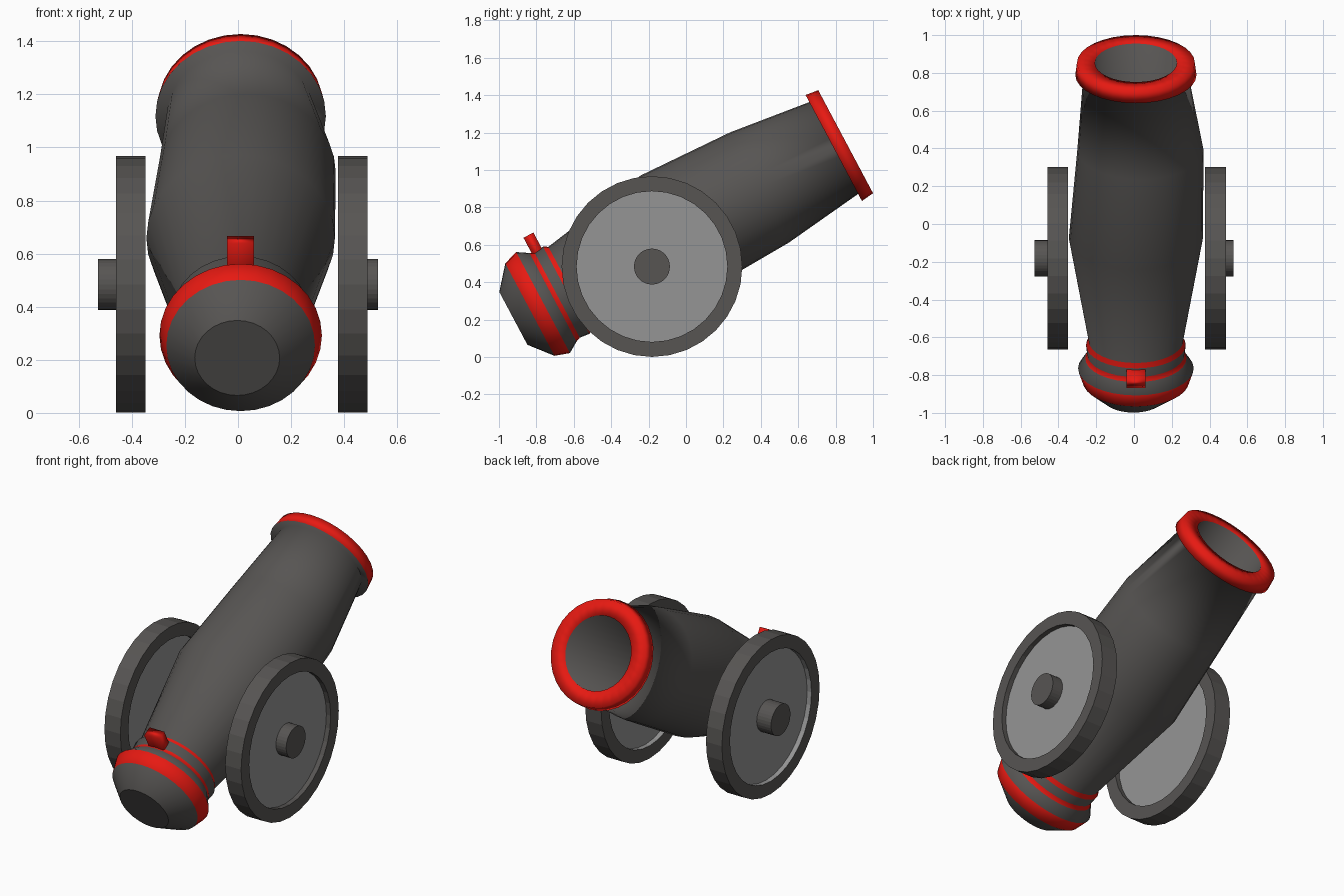
import bpy, math
from mathutils import Matrix, Vector

if "Cube" in bpy.data.objects:
    bpy.data.objects.remove(bpy.data.objects["Cube"])

TILT = math.radians(-62)          # local z becomes the barrel axis
BREECH = Vector((0.01, -0.923, 0.207))
WHEEL_Y, WHEEL_Z = -0.182, 0.484


def material(name, color):
    m = bpy.data.materials.new(name)
    m.diffuse_color = (*color, 1)
    m.use_nodes = True
    m.node_tree.nodes["Principled BSDF"].inputs["Base Color"].default_value = m.diffuse_color
    return m


iron = material("dark_iron", (0.095, 0.09, 0.086))
red = material("red_trim", (0.8, 0.01, 0.006))
pale = material("pale_grey", (0.3, 0.3, 0.3))


def lathe(name, profile, matrix, mats, segs=32, angle=20):
    """Revolve (t, radius, material index, x shift) rows around local z."""
    verts, faces, slots = [], [], []
    for t, r, _, dx in profile:
        for i in range(segs):
            a = 2 * math.pi * i / segs
            verts.append((dx + r * math.cos(a), r * math.sin(a), t))
    for k in range(len(profile) - 1):
        for i in range(segs):
            j = (i + 1) % segs
            faces.append((k * segs + i, k * segs + j,
                          (k + 1) * segs + j, (k + 1) * segs + i))
            slots.append(profile[k][2])
    n = (len(profile) - 1) * segs
    faces += [tuple(reversed(range(segs))), tuple(range(n, n + segs))]
    slots += [profile[0][2], profile[-1][2]]
    me = bpy.data.meshes.new(name)
    me.from_pydata(verts, [], faces)
    for m in mats:
        me.materials.append(m)
    for p, s in zip(me.polygons, slots):
        p.material_index = s
    ob = bpy.data.objects.new(name, me)
    bpy.context.collection.objects.link(ob)
    ob.matrix_world = matrix
    bpy.ops.object.select_all(action='DESELECT')
    ob.select_set(True)
    bpy.context.view_layer.objects.active = ob
    bpy.ops.object.shade_smooth_by_angle(angle=math.radians(angle))
    for p in list(me.polygons)[-2:]:      # end caps stay flat
        p.use_smooth = False
    return ob


aim = Matrix.Translation(BREECH) @ Matrix.Rotation(TILT, 4, 'X')
sideways = Matrix.Rotation(math.pi / 2, 4, 'Y')

# barrel: breech, trim bands, swollen body, muzzle lip, deep bore
lathe("barrel", [
    (0.00, 0.160, 0, -0.013), (0.10, 0.280, 1, 0), (0.18, 0.306, 0, 0),
    (0.24, 0.268, 1, 0), (0.265, 0.258, 0, 0), (0.32, 0.264, 1, 0),
    (0.345, 0.250, 0, 0), (0.96, 0.355, 0, 0), (1.49, 0.334, 0, 0.024),
    (1.94, 0.278, 0, 0), (1.94, 0.321, 1, 0), (2.012, 0.312, 1, 0),
    (2.012, 0.217, 0, 0), (0.70, 0.200, 0, 0)], aim, (iron, red), angle=100)

# fuse block on top of the breech
bpy.ops.mesh.primitive_cube_add(size=1)
fuse = bpy.context.object
fuse.name = "fuse_block"
fuse.data.materials.append(red)
fuse.matrix_world = (aim @ Matrix.Translation((0, -0.275, 0.28))
                     @ Matrix.Diagonal((0.102, 0.16, 0.06, 1)))
bpy.ops.object.shade_smooth()

# wheels with a recessed disc on both faces, and a short hub outside
for side, x, hub in (("left", -0.404, (-0.528, -0.40)),
                     ("right", 0.432, (0.42, 0.528))):
    h = 0.055
    lathe(side + "_wheel", [
        (-h + 0.03, 0.403, 1, 0), (-h, 0.403, 0, 0), (-h, 0.483, 0, 0),
        (h, 0.483, 0, 0), (h, 0.403, 0, 0), (h - 0.03, 0.403, 1, 0)],
        Matrix.Translation((x, WHEEL_Y, WHEEL_Z)) @ sideways,
        (iron, pale), angle=5)
    lathe(side + "_hub", [(hub[0], 0.096, 0, 0), (hub[1], 0.096, 0, 0)],
          Matrix.Translation((0, WHEEL_Y, WHEEL_Z)) @ sideways,
          (iron,), segs=32, angle=5)
